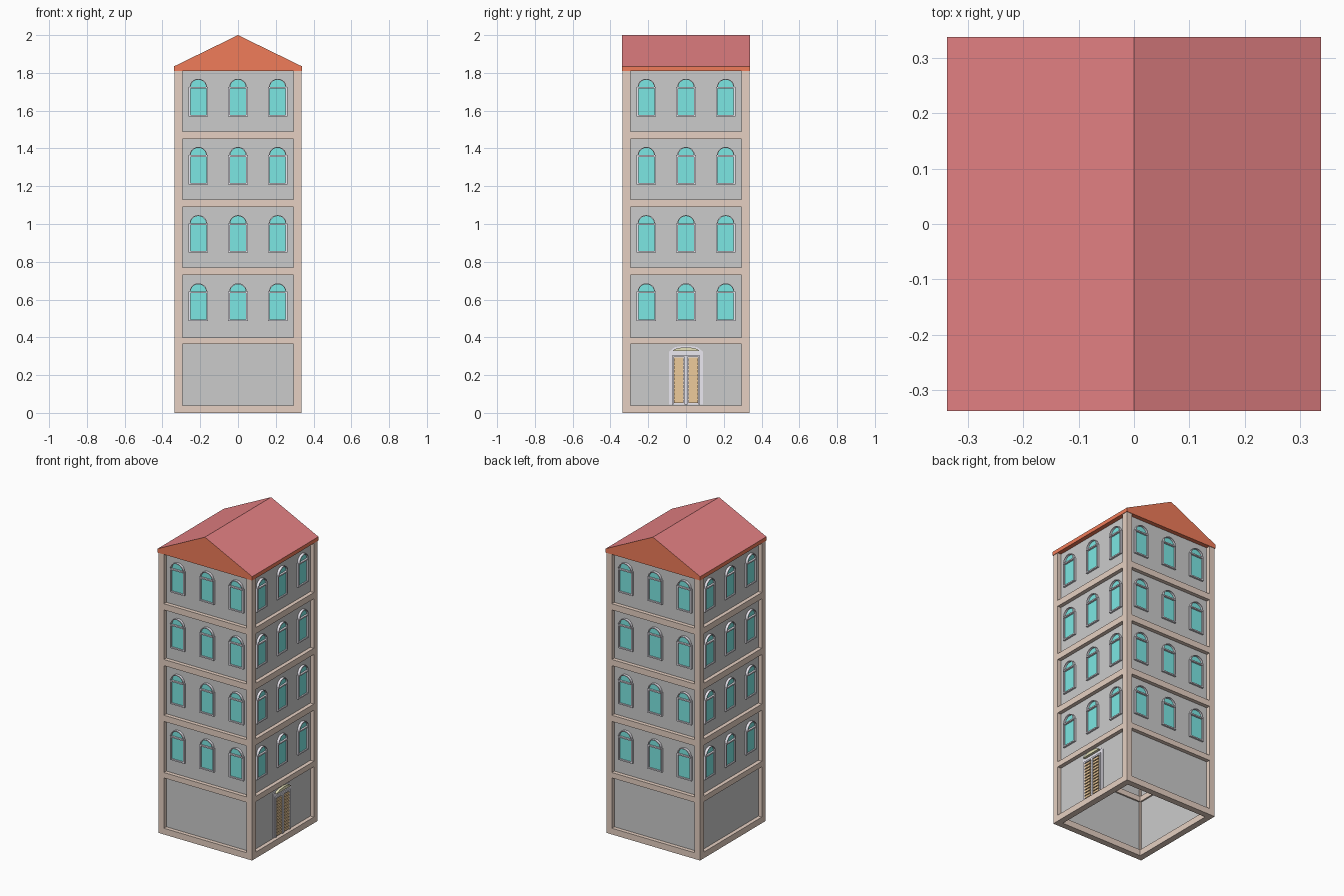
import bpy, bmesh
from math import sin, cos, pi
from mathutils import Matrix

if "Cube" in bpy.data.objects:
    bpy.data.objects.remove(bpy.data.objects["Cube"])

W, POST, TOP = 0.335, 0.04, 1.815      # half width, post size, wall height
INNER = W - POST
WALL = 0.31                            # distance of the recessed wall panels
BEAMS = [(0, 0.04), (0.365, 0.40), (0.73, 0.77), (1.09, 1.13), (1.45, 1.49)]
SIDES = ["front", "right", "back", "left"]


def material(name, rgb):
    m = bpy.data.materials.new(name)
    m.diffuse_color = (*rgb, 1)
    m.use_nodes = True
    m.node_tree.nodes["Principled BSDF"].inputs["Base Color"].default_value = m.diffuse_color
    return m


TAN = material("tan_stone", (0.79, 0.63, 0.54))
PLASTER = material("plaster", (0.79, 0.77, 0.78))
TRIM = material("pale_trim", (0.83, 0.81, 0.88))
GLASS = material("teal_glass", (0.2, 0.8, 0.77))
TILE = material("roof_tile", (0.78, 0.22, 0.23))
GABLE = material("gable_red", (0.87, 0.2, 0.1))
WOOD = material("shutter_wood", (0.85, 0.6, 0.33))
YELLOW = material("door_hood_yellow", (0.8, 0.77, 0.5))


def prism(bm, pts, y0, y1):
    """Extrude an x-z outline from y0 to y1."""
    a = [bm.verts.new((x, y0, z)) for x, z in pts]
    b = [bm.verts.new((x, y1, z)) for x, z in pts]
    bm.faces.new(a)
    bm.faces.new(b[::-1])
    n = len(pts)
    for i in range(n):
        j = (i + 1) % n
        bm.faces.new((a[j], a[i], b[i], b[j]))


def box(bm, x0, x1, y0, y1, z0, z1):
    prism(bm, [(x0, z0), (x1, z0), (x1, z1), (x0, z1)], y0, y1)


def arc(cx, cz, rx, rz, n=10):
    return [(cx + rx * cos(pi * i / n), cz + rz * sin(pi * i / n)) for i in range(n + 1)]


def finish(name, bm, *mats, side=0):
    """Turn the bmesh into an object, rotated to one of the four sides."""
    bmesh.ops.recalc_face_normals(bm, faces=bm.faces)
    bm.transform(Matrix.Rotation(side * pi / 2, 4, 'Z'))
    me = bpy.data.meshes.new(name)
    bm.to_mesh(me)
    bm.free()
    for m in mats:
        me.materials.append(m)
    ob = bpy.data.objects.new(name, me)
    bpy.context.collection.objects.link(ob)
    return ob


# corner posts
bm = bmesh.new()
for sx in (-W, INNER):
    for sy in (-W, INNER):
        box(bm, sx, sx + POST, sy, sy + POST, 0, TOP)
finish("corner_posts", bm, TAN)

for s, side in enumerate(SIDES):
    # floor beams
    bm = bmesh.new()
    for z0, z1 in BEAMS:
        box(bm, -INNER, INNER, -W, -INNER, z0, z1)
    finish("beams_" + side, bm, TAN, side=s)

    # recessed wall panels, one per storey
    bm = bmesh.new()
    tops = [b[0] for b in BEAMS[1:]] + [TOP]
    for (_, z0), z1 in zip(BEAMS, tops):
        box(bm, -INNER, INNER, -WALL, -WALL + 0.005, z0, z1)
    finish("wall_panels_" + side, bm, PLASTER, side=s)

    # three arched windows on each upper storey
    glass, trim = bmesh.new(), bmesh.new()
    for floor in range(4):
        z = 0.495 + 0.361 * floor
        spring = z + 0.147
        for x in (-0.21, 0, 0.21):
            prism(glass, [(x - 0.042, z)] + [(x + 0.042, z)]
                  + arc(x, spring, 0.042, 0.04), -WALL - 0.004, -WALL + 0.002)
            for sx in (-1, 1):
                a, b = sorted((x + sx * 0.042, x + sx * 0.052))
                box(trim, a, b, -WALL - 0.012, -WALL, z - 0.008, spring)
            box(trim, x - 0.042, x + 0.042, -WALL - 0.012, -WALL, z - 0.008, z)
            box(trim, x - 0.046, x + 0.046, -WALL - 0.016, -WALL, spring - 0.008, spring)
            outer = arc(x, spring, 0.046, 0.044)
            inner = arc(x, spring, 0.041, 0.039)
            prism(trim, outer + inner[::-1], -WALL - 0.016, -WALL)
    finish("window_glass_" + side, glass, GLASS, side=s)
    finish("window_trim_" + side, trim, TRIM, side=s)

# door on the right side: surround, hood and louvred shutters
bm = bmesh.new()
prism(bm, [(-0.09, 0.045), (0.09, 0.045), (0.09, 0.325)]
      + arc(0, 0.335, 0.075, 0.02) + [(-0.09, 0.325)], -WALL - 0.004, -WALL)
for x0, x1 in ((-0.075, -0.065), (-0.008, 0.008), (0.065, 0.075)):
    box(bm, x0, x1, -WALL - 0.012, -WALL, 0.045, 0.295)
box(bm, -0.075, 0.075, -WALL - 0.012, -WALL, 0.295, 0.305)
finish("door_surround", bm, TRIM, side=1)

bm = bmesh.new()
prism(bm, arc(0, 0.327, 0.07, 0.02), -WALL - 0.02, -WALL)
finish("door_hood", bm, YELLOW, side=1)

bm = bmesh.new()
for x0, x1 in ((-0.063, -0.012), (0.012, 0.063)):
    box(bm, x0, x1, -WALL - 0.007, -WALL, 0.052, 0.293)
    for i in range(12):
        z = 0.053 + i * 0.02
        box(bm, x0, x1, -WALL - 0.014, -WALL - 0.006, z, z + 0.014)
finish("door_shutters", bm, WOOD, side=1)

# gabled roof with a thin fascia, ridge running front to back
R = 0.338
bm = bmesh.new()
prism(bm, [(-R, 1.81), (R, 1.81), (R, 1.835), (0, 2.0), (-R, 1.835)], -R, R)
bm.normal_update()
bmesh.ops.recalc_face_normals(bm, faces=bm.faces)
for f in bm.faces:
    f.material_index = int(not 0.1 < f.normal.z < 0.99)
finish("roof", bm, TILE, GABLE)
